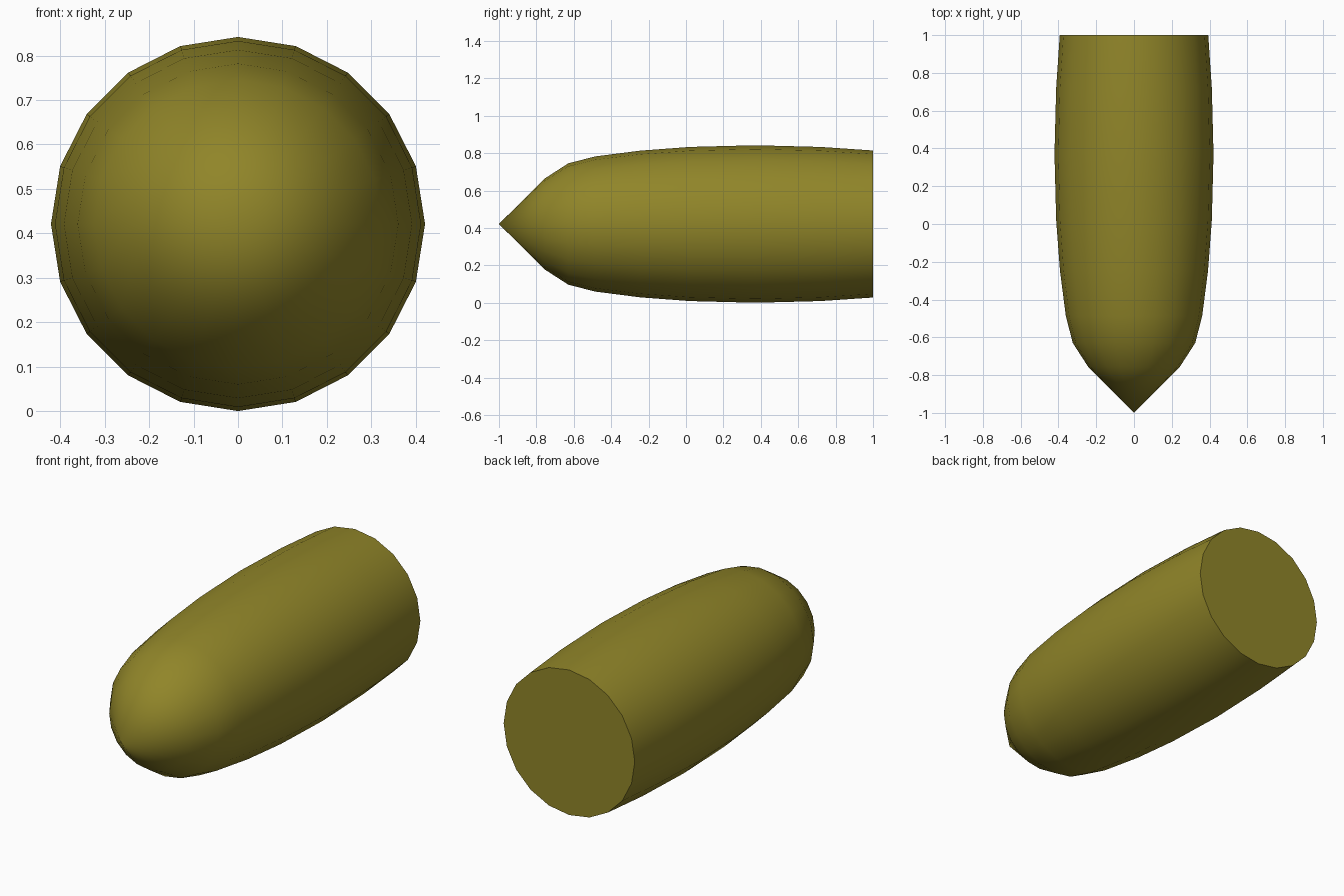
import bpy, bmesh, math

if "Cube" in bpy.data.objects:
    bpy.data.objects.remove(bpy.data.objects["Cube"])

SIDES = 20
CENTRE_Z = 0.421
# Profile along the long axis: (y, radius)
PROFILE = [(-0.757, 0.242), (-0.63, 0.324), (-0.487, 0.361), (-0.246, 0.392),
           (0.02, 0.412), (0.37, 0.421), (0.72, 0.412), (1.0, 0.393)]

bm = bmesh.new()


def ring(y, r):
    verts = []
    for i in range(SIDES):
        a = 2 * math.pi * i / SIDES
        verts.append(bm.verts.new((r * math.cos(a), y, CENTRE_Z + r * math.sin(a))))
    return verts


# Pointed nose
tip = bm.verts.new((0, -1, CENTRE_Z))
rings = [ring(y, r) for y, r in PROFILE]
for i in range(SIDES):
    bm.faces.new((tip, rings[0][i], rings[0][(i + 1) % SIDES]))

# Rounded body
for a, b in zip(rings, rings[1:]):
    for i in range(SIDES):
        j = (i + 1) % SIDES
        bm.faces.new((a[i], b[i], b[j], a[j]))

# Flat rear end
bm.faces.new(rings[-1])
bmesh.ops.recalc_face_normals(bm, faces=bm.faces)

mesh = bpy.data.meshes.new("bullet_body")
bm.to_mesh(mesh)
bm.free()
body = bpy.data.objects.new("bullet_body", mesh)
bpy.context.collection.objects.link(body)

# Olive finish
olive = bpy.data.materials.new("olive")
olive.diffuse_color = (0.28, 0.235, 0.022, 1)
olive.use_nodes = True
olive.node_tree.nodes["Principled BSDF"].inputs["Base Color"].default_value = olive.diffuse_color
mesh.materials.append(olive)

# Smooth sides, sharp rear rim
bpy.context.view_layer.objects.active = body
body.select_set(True)
bpy.ops.object.shade_smooth_by_angle(angle=math.radians(40))
